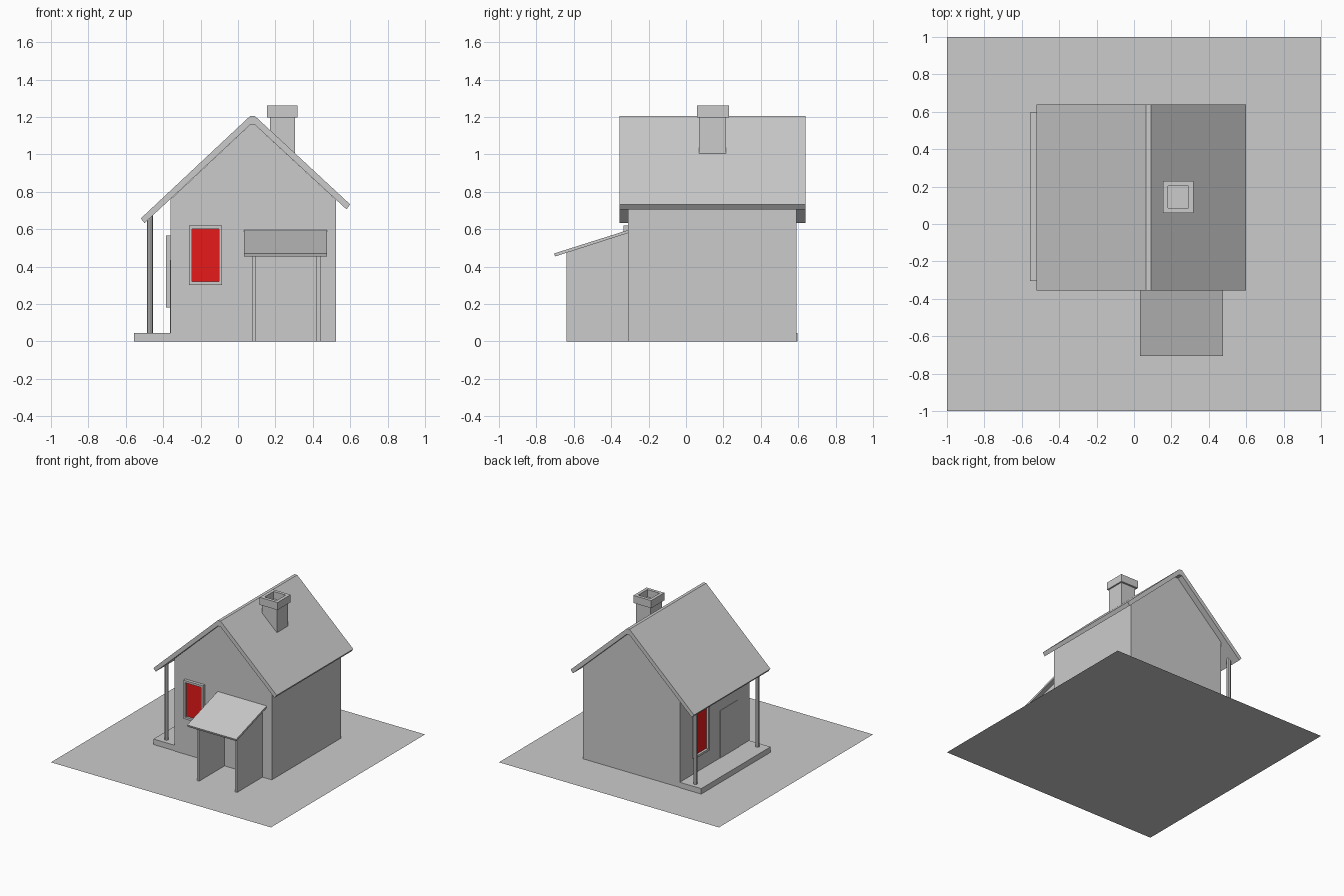
import bpy, bmesh
from mathutils import Matrix, Vector

if "Cube" in bpy.data.objects:
    bpy.data.objects.remove(bpy.data.objects["Cube"])

red = bpy.data.materials.new("red_glass")
red.diffuse_color = (0.8, 0.01, 0.01, 1)
red.use_nodes = True
red.node_tree.nodes["Principled BSDF"].inputs["Base Color"].default_value = red.diffuse_color


def finish(bm, name, mat=None):
    bmesh.ops.recalc_face_normals(bm, faces=bm.faces[:])
    me = bpy.data.meshes.new(name)
    bm.to_mesh(me)
    bm.free()
    ob = bpy.data.objects.new(name, me)
    bpy.context.collection.objects.link(ob)
    if mat:
        me.materials.append(mat)
    return ob


def prism(name, pts, vec, mat=None):
    """Extrude a planar outline along vec."""
    bm = bmesh.new()
    f = bm.faces.new([bm.verts.new(p) for p in pts])
    r = bmesh.ops.extrude_face_region(bm, geom=[f], use_keep_orig=True)
    verts = [v for v in r["geom"] if isinstance(v, bmesh.types.BMVert)]
    bmesh.ops.translate(bm, verts=verts, vec=vec)
    return finish(bm, name, mat)


def box(name, x0, x1, y0, y1, z0, z1, mat=None):
    pts = [(x0, y0, z0), (x1, y0, z0), (x1, y1, z0), (x0, y1, z0)]
    return prism(name, pts, (0, 0, z1 - z0), mat)


def ring(name, origin, u, v, n, w, h, t, depth):
    """Rectangular frame: corner origin, axes u and v, width t, extruded along n."""
    o, u, v, n = map(Vector, (origin, u, v, n))
    bm = bmesh.new()

    def loop(m, d):
        cs = ((m, m), (w - m, m), (w - m, h - m), (m, h - m))
        return [bm.verts.new(o + u * a + v * b + n * d) for a, b in cs]

    loops = [loop(0, 0), loop(0, depth), loop(t, depth), loop(t, 0)]
    for k in range(4):
        a, b = loops[k], loops[(k + 1) % 4]
        for i in range(4):
            j = (i + 1) % 4
            bm.faces.new((a[i], a[j], b[j], b[i]))
    return finish(bm, name)


# ground sheet
bm = bmesh.new()
bmesh.ops.create_grid(bm, x_segments=1, y_segments=1, size=1)
finish(bm, "ground")

# gabled house body
y0, y1 = -0.31, 0.59
body = [(-0.36, 0), (0.525, 0), (0.525, 0.756), (0.09, 1.158), (0.065, 1.158), (-0.36, 0.76)]
prism("house_body", [(x, y0, z) for x, z in body], (0, y1 - y0, 0))

# main roof, longer over the left porch
roof = [(-0.52, 0.657), (0.065, 1.205), (0.09, 1.205), (0.6, 0.732),
        (0.58, 0.706), (0.09, 1.158), (0.065, 1.158), (-0.5, 0.632)]
prism("main_roof", [(x, -0.355, z) for x, z in roof], (0, 0.995, 0))

# chimney shaft and hollow cap
box("chimney_shaft", 0.17, 0.305, 0.07, 0.215, 0.9, 1.2)
ring("chimney_cap", (0.155, 0.06, 1.198), (1, 0, 0), (0, 1, 0), (0, 0, 1), 0.162, 0.17, 0.026, 0.062)

# left porch deck and posts
box("porch_deck", -0.555, -0.36, -0.305, 0.595, 0, 0.045)
for name, y in (("front_post", -0.255), ("back_post", 0.55)):
    bm = bmesh.new()
    bmesh.ops.create_cone(bm, cap_ends=True, segments=8, radius1=0.016, radius2=0.016,
                          depth=0.635, matrix=Matrix.Translation((-0.471, y, 0.36)))
    finish(bm, name)

# side door under the porch
box("side_door", -0.363, -0.355, -0.16, 0.07, 0.045, 0.435)

# front window
ring("front_window_frame", (-0.262, y0, 0.302), (1, 0, 0), (0, 0, 1), (0, -1, 0), 0.177, 0.317, 0.017, 0.025)
box("front_window_pane", -0.245, -0.102, -0.316, -0.305, 0.319, 0.602, red)

# left side window
ring("side_window_frame", (-0.36, 0.24, 0.18), (0, 1, 0), (0, 0, 1), (-1, 0, 0), 0.19, 0.385, 0.018, 0.025)
box("side_window_pane", -0.366, -0.355, 0.258, 0.412, 0.198, 0.547, red)

# front entry side walls
wall = [(y0, 0), (-0.64, 0), (-0.64, 0.474), (y0, 0.58)]
for name, x in (("entry_left_wall", 0.075), ("entry_right_wall", 0.42)):
    prism(name, [(x, y, z) for y, z in wall], (0.02, 0, 0))

# entry lean-to roof
lean = [(y0, 0.579), (y0, 0.595), (-0.705, 0.47), (-0.7, 0.454)]
prism("entry_roof", [(0.032, y, z) for y, z in lean], (0.445, 0, 0))
